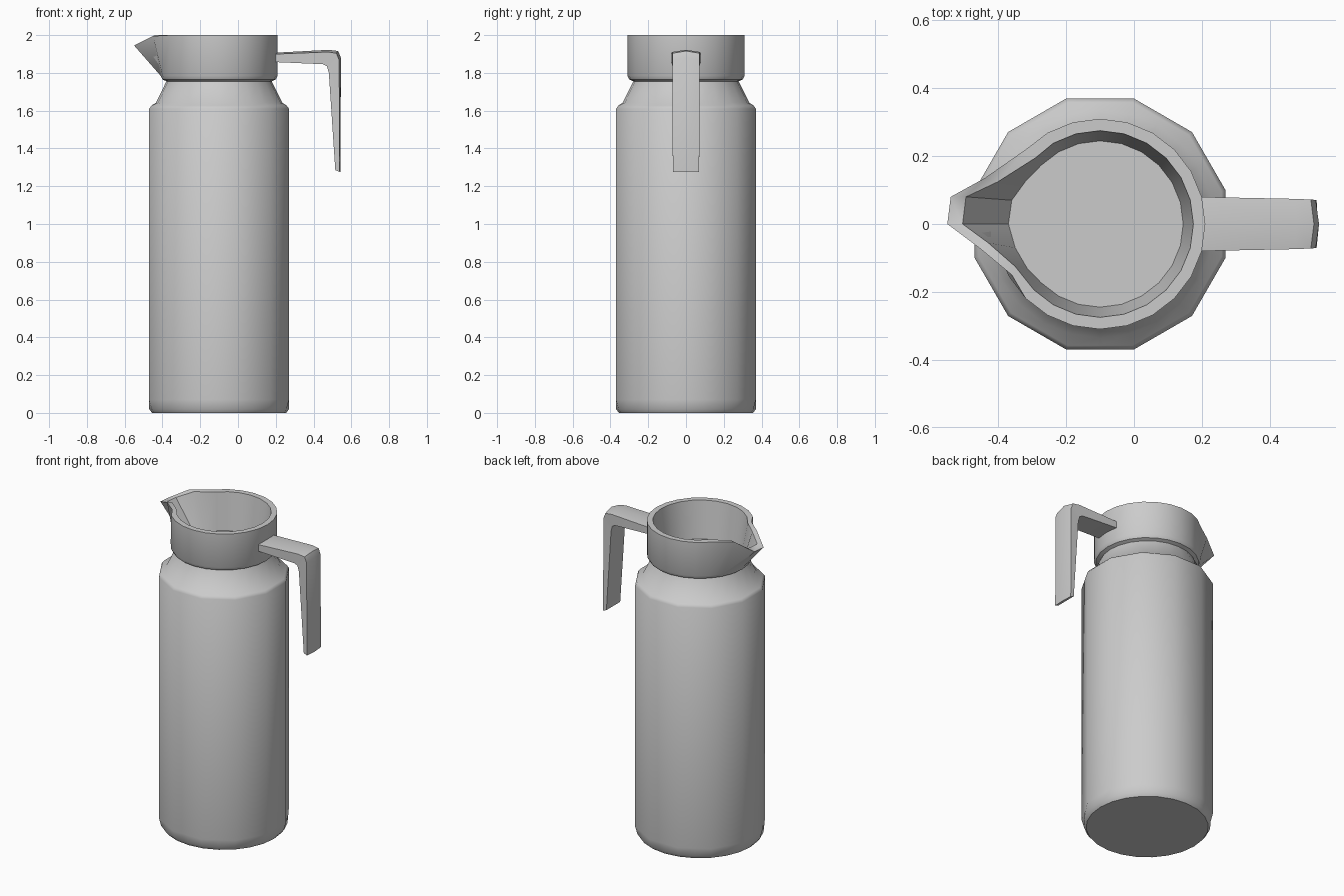
import bpy, bmesh, math

if "Cube" in bpy.data.objects:
    bpy.data.objects.remove(bpy.data.objects["Cube"])

N = 24          # points per ring
CX = -0.1       # axis of the round parts


def loft(name, rings, cap_start=True, cap_end=True, angle=35):
    """Skin a list of equal-length point rings into one object."""
    bm = bmesh.new()
    vs = [[bm.verts.new(p) for p in r] for r in rings]
    n = len(vs[0])
    for a, b in zip(vs, vs[1:]):
        for i in range(n):
            j = (i + 1) % n
            bm.faces.new((a[i], a[j], b[j], b[i]))
    if cap_start:
        bm.faces.new(vs[0][::-1])
    if cap_end:
        bm.faces.new(vs[-1])
    bmesh.ops.recalc_face_normals(bm, faces=bm.faces)
    me = bpy.data.meshes.new(name)
    bm.to_mesh(me)
    bm.free()
    ob = bpy.data.objects.new(name, me)
    bpy.context.collection.objects.link(ob)
    bpy.ops.object.select_all(action='DESELECT')
    ob.select_set(True)
    bpy.context.view_layer.objects.active = ob
    bpy.ops.object.shade_smooth_by_angle(angle=math.radians(angle))
    return ob


def ring(r, z, twelve=False, spout=None):
    """Round ring; twelve makes it a 12-gon, spout overrides points by index."""
    pts = []
    for k in range(N):
        a = 2 * math.pi * k / N
        rr = r / math.cos(math.pi / 12) if twelve and k % 2 else r
        pts.append((CX + rr * math.cos(a), rr * math.sin(a), z))
    for k, p in (spout or {}).items():
        pts[k] = p
    return pts


# Body: 12-sided flask with a round foot and a sloping neck
loft("body", [
    ring(0.355, 0.0),
    ring(0.37, 0.02),
    ring(0.37, 0.07, True),
    ring(0.37, 1.61, True),
    ring(0.358, 1.627, True),
    ring(0.335, 1.642),
    ring(0.278, 1.757),
], cap_end=False, angle=40)

# Collar: open cup with a slightly lopsided pouring spout on the left
rim_out = {10: (-0.44, 0.135, 2.0), 11: (-0.54, 0.08, 1.945),
           12: (-0.55, 0.0, 1.945), 13: (-0.45, -0.075, 1.995),
           14: (-0.36, -0.15, 2.0)}
rim_in = {9: (-0.29, 0.195, 2.0), 10: (-0.40, 0.125, 2.0),
          11: (-0.495, 0.08, 1.955), 12: (-0.505, 0.0, 1.955),
          13: (-0.43, -0.055, 1.995), 14: (-0.35, -0.125, 2.0)}
floor = {10: (-0.32, 0.125, 1.765), 11: (-0.36, 0.07, 1.765),
         12: (-0.37, 0.0, 1.765), 13: (-0.35, -0.07, 1.765),
         14: (-0.315, -0.13, 1.765)}
loft("collar_with_spout", [
    ring(0.277, 1.755),
    ring(0.300, 1.765),
    ring(0.310, 1.785),
    ring(0.310, 2.0, spout=rim_out),
    ring(0.275, 2.0, spout=rim_in),
    ring(0.245, 1.765, spout=floor),
], cap_start=False)

# Handle: angled strap with a crowned outer side (inner xz, outer xz, half width)
sections = [
    ((0.18, 1.858), (0.18, 1.906), 0.080),
    ((0.45, 1.846), (0.48, 1.922), 0.074),
    ((0.471, 1.835), (0.53, 1.916), 0.072),
    ((0.481, 1.80), (0.545, 1.88), 0.071),
    ((0.515, 1.285), (0.542, 1.275), 0.070),
]
rings = []
for (ix, iz), (ox, oz), w in sections:
    ex, ez = ox + (ix - ox) * 0.15, oz + (iz - oz) * 0.15
    rings.append([(ix, -w, iz), (ix, w, iz), (ex, w, ez),
                  (ox, 0, oz), (ex, -w, ez)])
loft("handle", rings)
